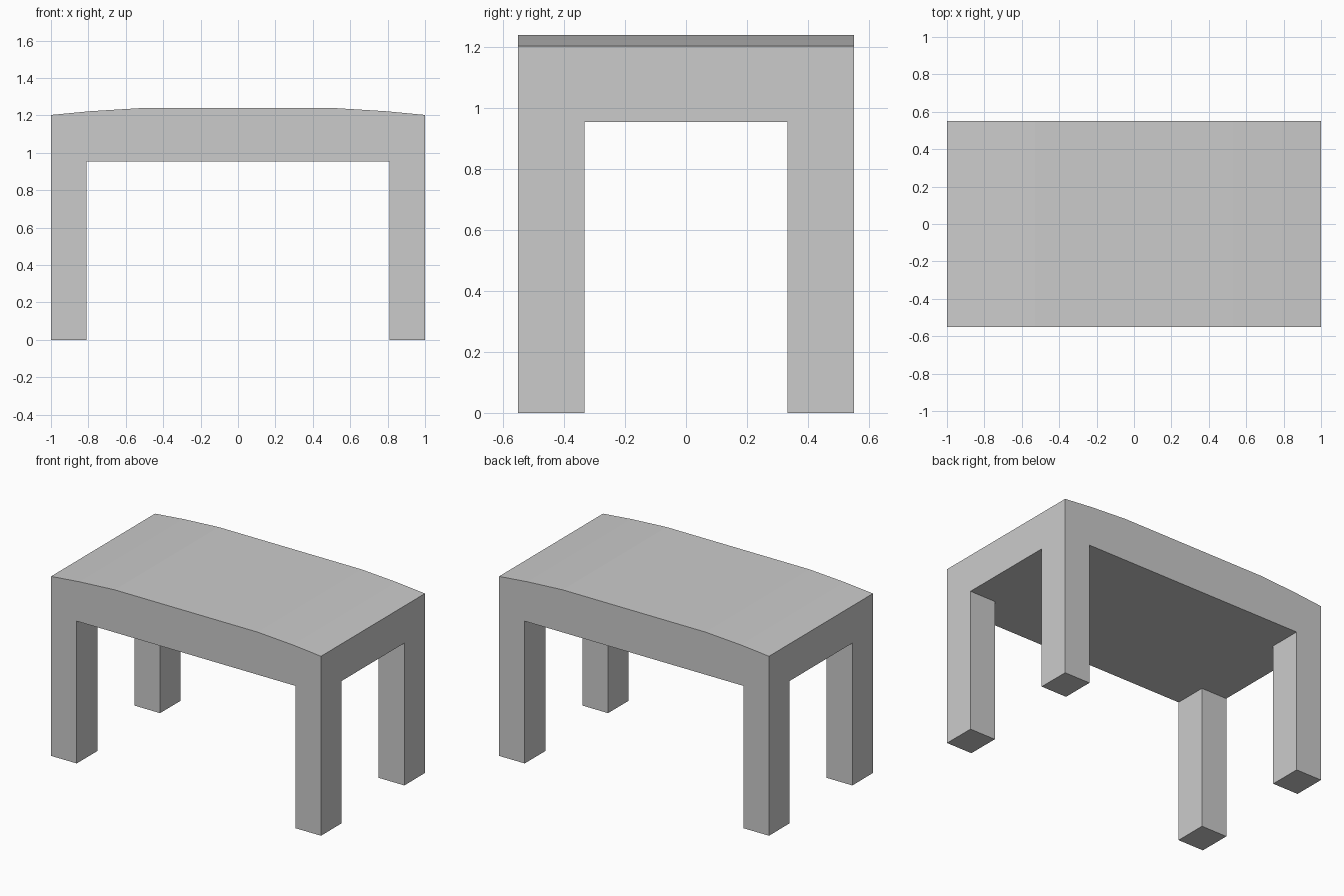
import bpy, bmesh
from mathutils import Vector

if "Cube" in bpy.data.objects:
    bpy.data.objects.remove(bpy.data.objects["Cube"])

HALF_DEPTH = 0.55
UNDERSIDE = 0.953
LEG_X, LEG_Y = 0.81, 0.332      # inner leg faces

# Tabletop: crowned front profile, mirrored in x, extruded front to back
crown = [(1.0, 1.202), (0.79, 1.222), (0.53, 1.238)]
profile = [(-1.0, UNDERSIDE), (1.0, UNDERSIDE)] + crown + [(-x, z) for x, z in reversed(crown)]

bm = bmesh.new()
front = bm.faces.new([bm.verts.new((x, -HALF_DEPTH, z)) for x, z in profile])
ext = bmesh.ops.extrude_face_region(bm, geom=[front], use_keep_orig=True)
bmesh.ops.translate(bm, vec=(0, 2 * HALF_DEPTH, 0),
                    verts=[g for g in ext["geom"] if isinstance(g, bmesh.types.BMVert)])
bmesh.ops.recalc_face_normals(bm, faces=bm.faces[:])


def underside_faces():
    return [f for f in bm.faces if all(abs(v.co.z - UNDERSIDE) < 1e-4 for v in f.verts)]


# Split the underside into a 3 x 3 grid so its corners can become legs
for axis, offset in ((Vector((1, 0, 0)), LEG_X), (Vector((0, 1, 0)), LEG_Y)):
    for side in (-1, 1):
        faces = underside_faces()
        edges = {e for f in faces for e in f.edges}
        verts = {v for f in faces for v in f.verts}
        bmesh.ops.bisect_plane(bm, geom=faces + list(edges) + list(verts),
                               plane_co=axis * offset * side, plane_no=axis)

# Legs: pull the four corner faces down to the floor
corners = [f for f in underside_faces()
           if abs(f.calc_center_median().x) > LEG_X and abs(f.calc_center_median().y) > LEG_Y]
legs = bmesh.ops.extrude_discrete_faces(bm, faces=corners)["faces"]
for face in legs:
    for v in face.verts:
        v.co.z = 0

bmesh.ops.recalc_face_normals(bm, faces=bm.faces[:])
mesh = bpy.data.meshes.new("table")
bm.to_mesh(mesh)
bm.free()
bpy.context.collection.objects.link(bpy.data.objects.new("table", mesh))
